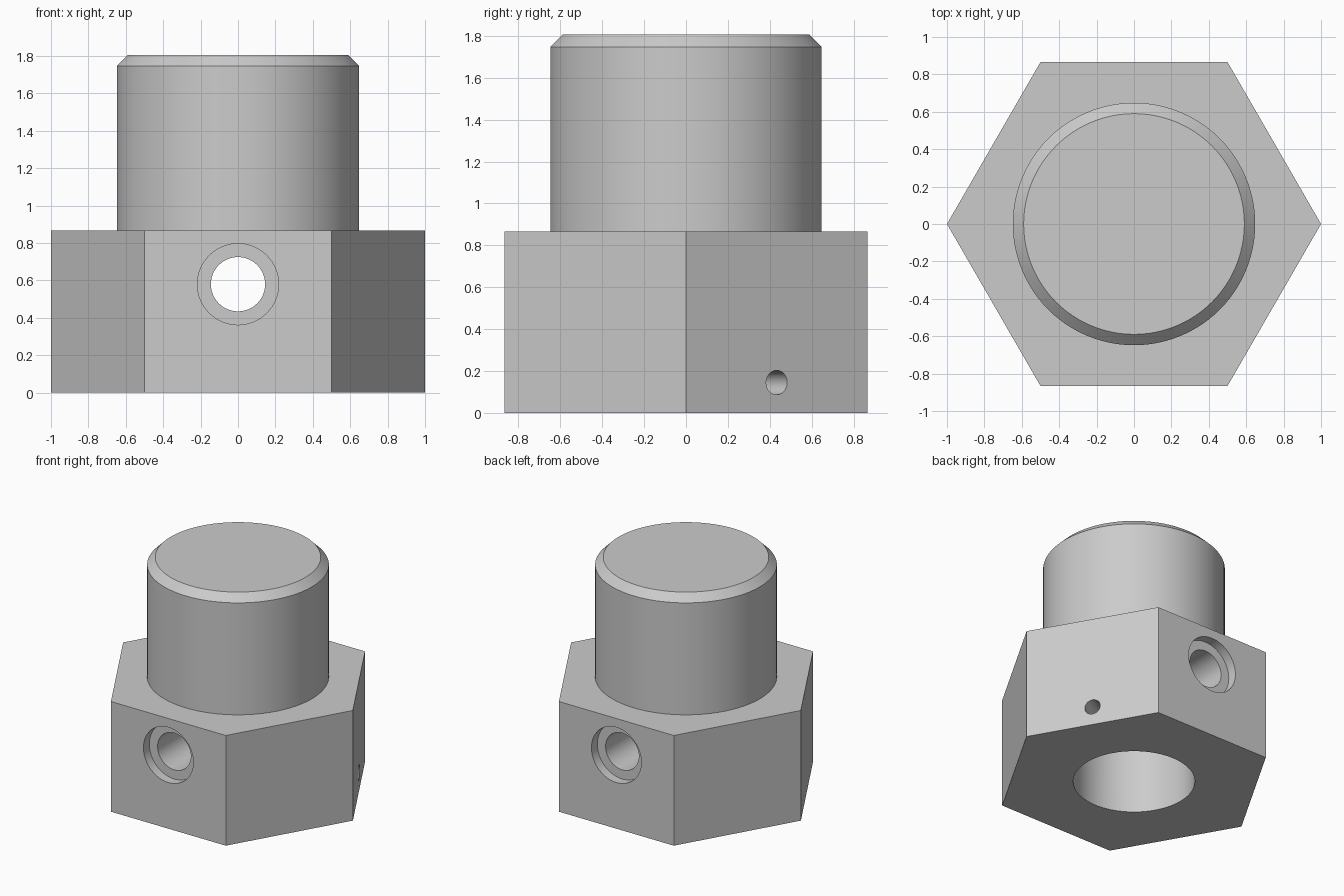
import bpy
import bmesh
from math import cos, sin, tau, pi, radians, sqrt
from mathutils import Matrix

default_cube = bpy.data.objects.get("Cube")
if default_cube:
    bpy.data.objects.remove(default_cube, do_unlink=True)

# Main dimensions
FLAT = sqrt(3) / 2          # centre to flat of the hexagon
HEX_TOP = 0.867
TOP = 1.806
CHAMFER = 0.058
BOSS_R = 0.648
BORE_R, BORE_TOP = 0.434, 1.16
PORT_R, SEAT_R, SEAT_DEPTH, PORT_Z = 0.145, 0.217, 0.073, 0.58
VENT_R, VENT_Z = 0.058, 0.145

steel = bpy.data.materials.new("plain grey")
steel.use_nodes = True
GREY = (0.6, 0.6, 0.6, 1)
steel.diffuse_color = GREY
steel.node_tree.nodes["Principled BSDF"].inputs["Base Color"].default_value = GREY


def turned(name, profile, sides=96, matrix=Matrix()):
    """Closed solid made of rings (radius, height) around the local z axis."""
    bm = bmesh.new()
    rings = [[bm.verts.new((r * cos(tau * i / sides), r * sin(tau * i / sides), z))
              for i in range(sides)] for r, z in profile]
    for low, high in zip(rings, rings[1:]):
        for i in range(sides):
            j = (i + 1) % sides
            bm.faces.new((low[i], low[j], high[j], high[i]))
    bm.faces.new(rings[0][::-1])
    bm.faces.new(rings[-1])
    bmesh.ops.recalc_face_normals(bm, faces=bm.faces)
    bm.transform(matrix)
    mesh = bpy.data.meshes.new(name)
    bm.to_mesh(mesh)
    bm.free()
    mesh.materials.append(steel)
    obj = bpy.data.objects.new(name, mesh)
    bpy.context.collection.objects.link(obj)
    return obj


def combine(target, tool, operation):
    """Apply a boolean with the tool and discard the tool."""
    mod = target.modifiers.new(operation.lower(), 'BOOLEAN')
    mod.operation = operation
    mod.solver = 'EXACT'
    mod.object = tool
    bpy.context.view_layer.objects.active = target
    bpy.ops.object.modifier_apply(modifier=mod.name)
    bpy.data.objects.remove(tool, do_unlink=True)


# Hexagonal body with the chamfered round boss on top
body = turned("hex_body", [(1, 0), (1, HEX_TOP)], sides=6)
boss = turned("round_boss", [(BOSS_R, HEX_TOP - 0.1), (BOSS_R, TOP - CHAMFER),
                             (BOSS_R - CHAMFER, TOP)])
combine(body, boss, 'UNION')

# Blind bore from below
combine(body, turned("bore_cutter", [(BORE_R, -0.2), (BORE_R, BORE_TOP)]), 'DIFFERENCE')

# Cross port from front to back, counterbored at both ends
seat = FLAT - SEAT_DEPTH
port = turned("port_cutter",
              [(SEAT_R, -1), (SEAT_R, -seat), (PORT_R, -seat),
               (PORT_R, seat), (SEAT_R, seat), (SEAT_R, 1)], sides=64,
              matrix=Matrix.Translation((0, 0, PORT_Z)) @ Matrix.Rotation(pi / 2, 4, 'X'))
combine(body, port, 'DIFFERENCE')

# Small vent hole in one flat, reaching the bore
vent = turned("vent_cutter", [(VENT_R, 0.2), (VENT_R, 1)], sides=48,
              matrix=Matrix.Translation((0, 0, VENT_Z))
              @ Matrix.Rotation(radians(30), 4, 'Z') @ Matrix.Rotation(pi / 2, 4, 'Y'))
combine(body, vent, 'DIFFERENCE')

# Smooth round walls, sharp edges elsewhere
bpy.ops.object.select_all(action='DESELECT')
body.select_set(True)
bpy.context.view_layer.objects.active = body
bpy.ops.object.shade_smooth_by_angle(angle=radians(30))
